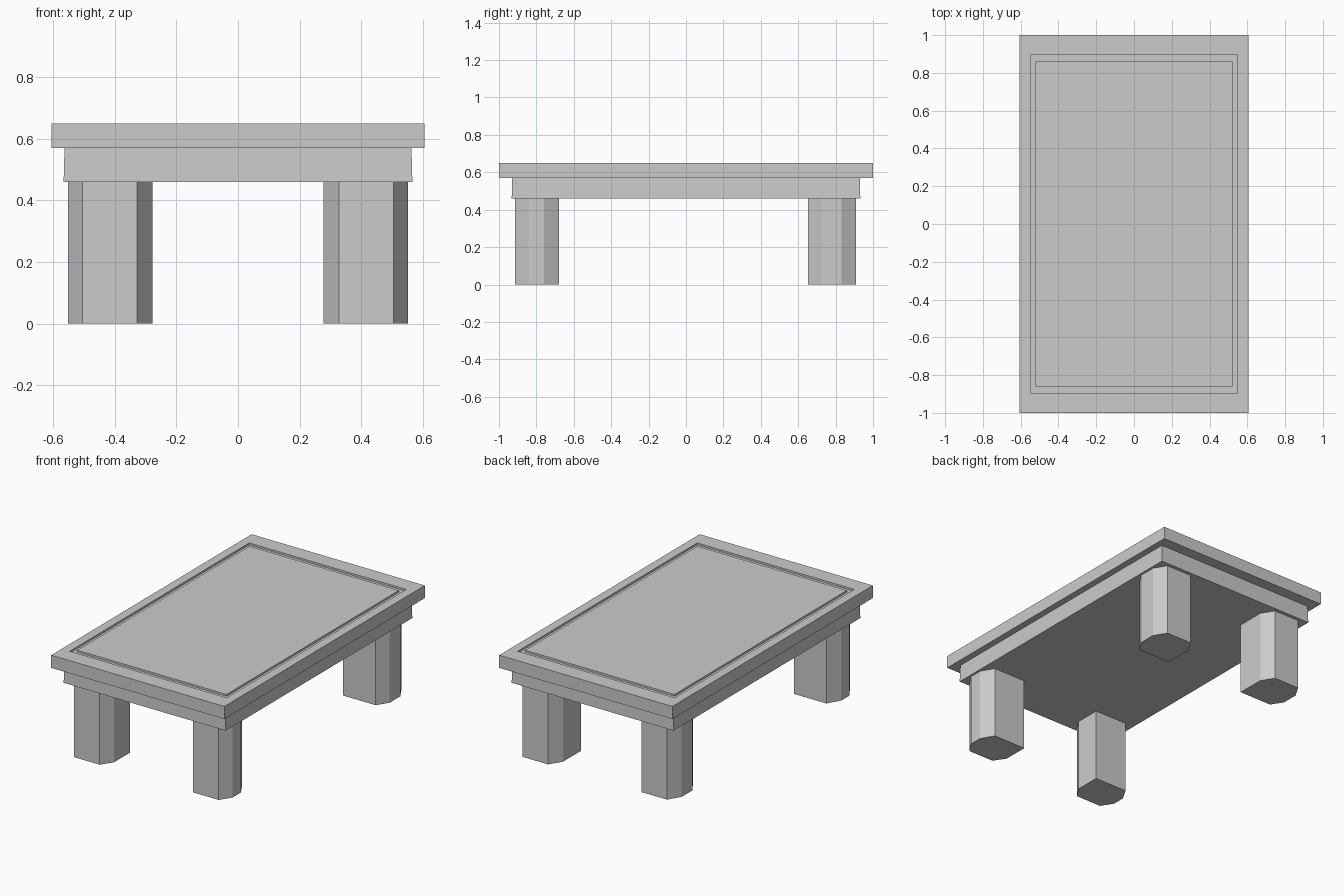
import bpy
import bmesh

if "Cube" in bpy.data.objects:
    bpy.data.objects.remove(bpy.data.objects["Cube"])


def loft(name, rings):
    """Closed solid skinned through a list of rings with equal point counts."""
    bm = bmesh.new()
    loops = [[bm.verts.new(p) for p in ring] for ring in rings]
    n = len(loops[0])
    for a, b in zip(loops, loops[1:]):
        for i in range(n):
            j = (i + 1) % n
            bm.faces.new((a[i], a[j], b[j], b[i]))
    bm.faces.new(loops[0][::-1])
    bm.faces.new(loops[-1])
    bmesh.ops.recalc_face_normals(bm, faces=bm.faces)
    mesh = bpy.data.meshes.new(name)
    bm.to_mesh(mesh)
    bm.free()
    obj = bpy.data.objects.new(name, mesh)
    bpy.context.collection.objects.link(obj)
    return obj


def rect(hx, hy, z):
    return [(-hx, -hy, z), (hx, -hy, z), (hx, hy, z), (-hx, hy, z)]


# Table top: slab with a narrow groove framing the centre panel
loft("table_top", [
    rect(0.605, 1.0, 0.57),
    rect(0.605, 1.0, 0.65),
    rect(0.549, 0.896, 0.65),
    rect(0.549, 0.896, 0.638),
    rect(0.522, 0.86, 0.638),
    rect(0.522, 0.86, 0.65),
])

# Apron: solid block under the top, very slightly flared at the bottom
loft("apron", [rect(0.566, 0.932, 0.46), rect(0.563, 0.929, 0.57)])


# Legs: three chamfered corners, square corner towards the table centre
def leg(name, side, ys):
    outer, outer_flat, inner_flat, inner = ys
    profile = [(0.278, inner), (0.278, outer_flat), (0.327, outer),
               (0.505, outer), (0.552, outer_flat), (0.552, inner_flat),
               (0.505, inner)]
    loft(name, [[(side * x, y, z) for x, y in profile] for z in (0.0, 0.46)])


for side, label in ((-1, "left"), (1, "right")):
    leg("front_leg_" + label, side, (-0.915, -0.842, -0.76, -0.68))
    leg("back_leg_" + label, side, (0.91, 0.832, 0.725, 0.652))
